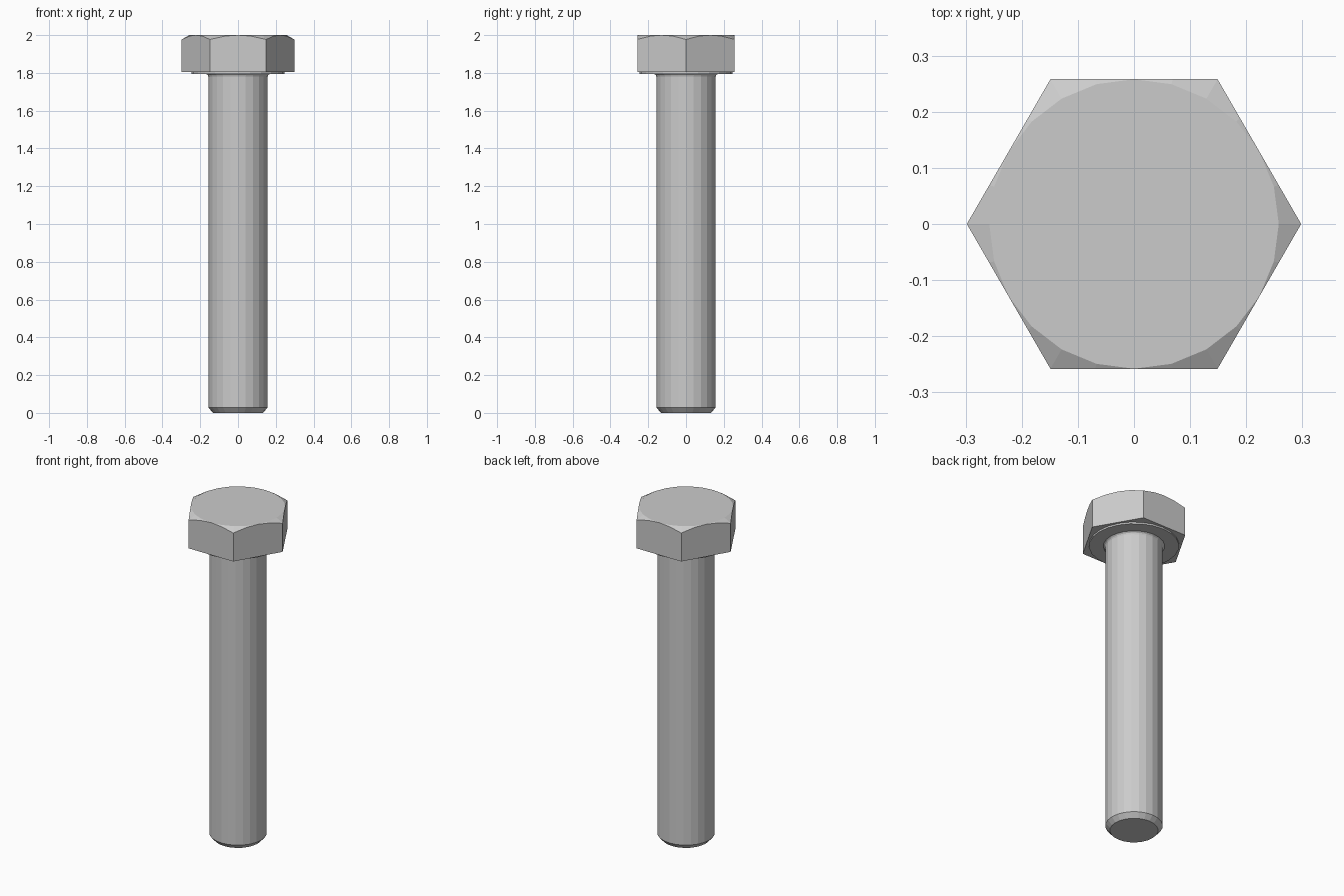
import bpy, bmesh
from math import cos, sin, tan, pi, radians

if "Cube" in bpy.data.objects:
    bpy.data.objects.remove(bpy.data.objects["Cube"])

SEG = 24
APOTHEM = 0.258          # half the width across the flats
HEAD_Z, TOP_Z = 1.805, 2.0


def polar(r, i, z):
    a = 2 * pi * i / SEG
    return (r * cos(a), r * sin(a), z)


def finish(name, bm):
    bmesh.ops.remove_doubles(bm, verts=bm.verts, dist=1e-4)
    bmesh.ops.recalc_face_normals(bm, faces=bm.faces)
    mesh = bpy.data.meshes.new(name)
    bm.to_mesh(mesh)
    bm.free()
    obj = bpy.data.objects.new(name, mesh)
    bpy.context.collection.objects.link(obj)
    return obj


def lathe(name, profile):
    """Closed flat-faced solid of revolution from (radius, z) pairs."""
    bm = bmesh.new()
    rings = [[bm.verts.new(polar(r, i, z)) for i in range(SEG)] for r, z in profile]
    for a, b in zip(rings, rings[1:]):
        for i in range(SEG):
            j = (i + 1) % SEG
            bm.faces.new((a[i], a[j], b[j], b[i]))
    bm.faces.new(rings[0])
    bm.faces.new(rings[-1])
    return finish(name, bm)


def hex_head(name):
    """Hexagonal prism whose top corners are cut by a 30 degree cone."""
    bm = bmesh.new()
    side = SEG // 6
    crown, rim = [], []
    for i in range(SEG):
        off = 2 * pi * (i % side) / SEG - pi / 6
        r = APOTHEM / cos(off)
        z = TOP_Z - (r - APOTHEM) * tan(radians(30))
        rim.append(bm.verts.new(polar(r, i, z)))
        # the crown circle touches the rim at the middle of each flat
        touch = i % side == side // 2
        crown.append(rim[-1] if touch else bm.verts.new(polar(APOTHEM, i, TOP_Z)))
    base = [bm.verts.new(polar(APOTHEM / cos(pi / 6), i, HEAD_Z))
            for i in range(0, SEG, side)]
    bm.faces.new(crown)
    bm.faces.new(base)
    for i in range(SEG):
        j = (i + 1) % SEG
        corners = dict.fromkeys((crown[i], rim[i], rim[j], crown[j]))
        bm.faces.new(list(corners))
    for k in range(6):
        arc = [rim[(k * side + n) % SEG] for n in range(side + 1)]
        bm.faces.new([base[(k + 1) % 6], base[k]] + arc)
    return finish(name, bm)


# Six-sided head with chamfered crown
hex_head("hex_head")

# Thin round bearing face, shank with under-head fillet and chamfered tip
lathe("bolt_shank", [
    (0.132, 0.0), (0.157, 0.028),
    (0.157, 1.780), (0.160, 1.788), (0.168, 1.795),
    (0.246, 1.795), (0.246, HEAD_Z),
])
